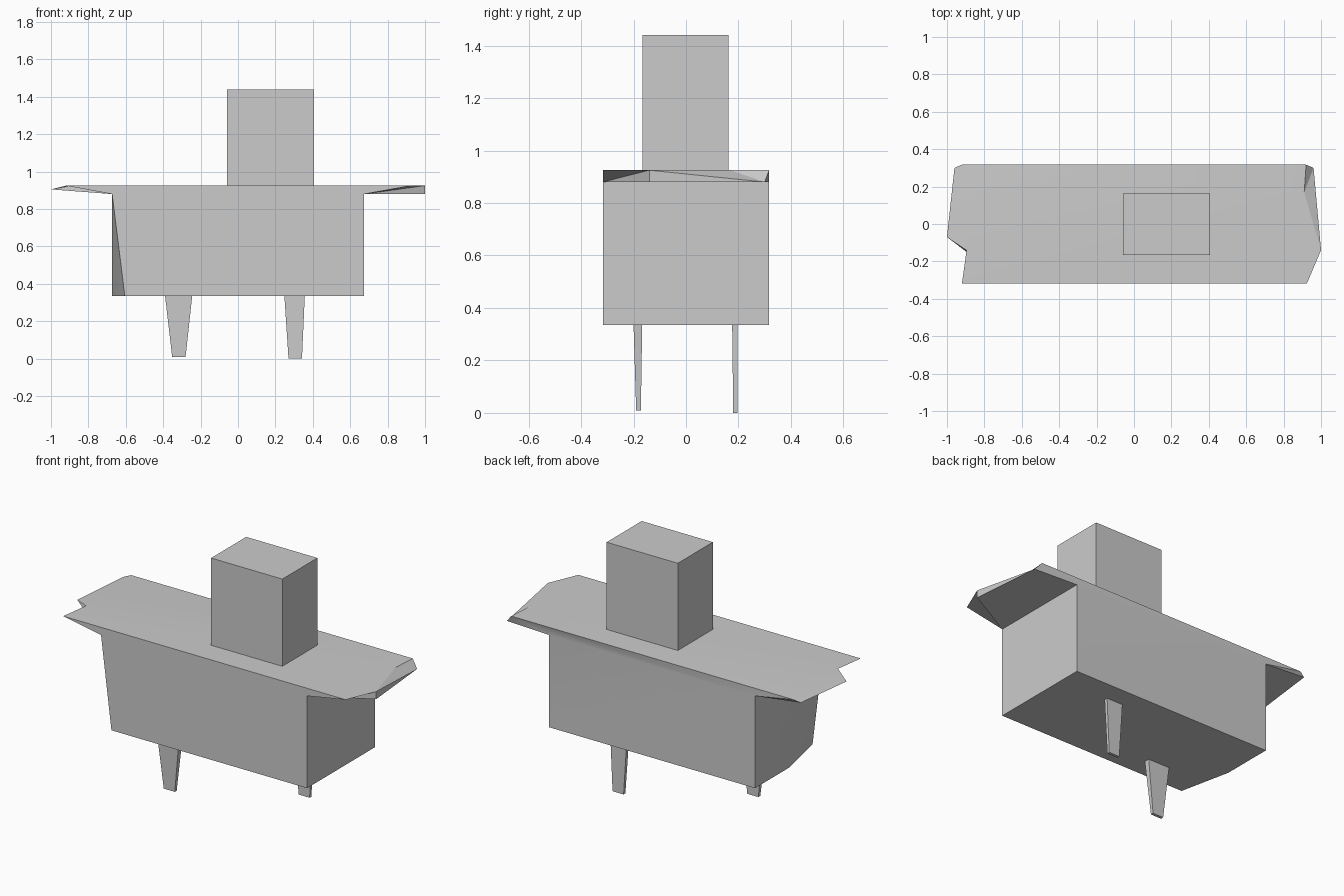
import bpy
import bmesh
import math

if "Cube" in bpy.data.objects:
    bpy.data.objects.remove(bpy.data.objects["Cube"], do_unlink=True)

# One plain grey for everything
grey = bpy.data.materials.new("plain grey")
grey.use_nodes = True
shade = (0.6, 0.6, 0.6, 1)
grey.diffuse_color = shade
grey.node_tree.nodes["Principled BSDF"].inputs["Base Color"].default_value = shade

# Shared levels and planes
FLOOR, RIM, TOP = 0.335, 0.88, 0.925
BACK = 0.317
FRONT = -BACK
END = 0.673


def build(name, points, faces):
    """Make an object from named points and faces listed by point name."""
    bm = bmesh.new()
    verts = {key: bm.verts.new(co) for key, co in points.items()}
    for face in faces:
        bm.faces.new([verts[key] for key in face.split()])
    bmesh.ops.recalc_face_normals(bm, faces=bm.faces)
    mesh = bpy.data.meshes.new(name)
    bm.to_mesh(mesh)
    bm.free()
    mesh.materials.append(grey)
    obj = bpy.data.objects.new(name, mesh)
    bpy.context.collection.objects.link(obj)
    bpy.ops.object.select_all(action="DESELECT")
    obj.select_set(True)
    bpy.context.view_layer.objects.active = obj
    bpy.ops.object.shade_smooth_by_angle(angle=math.radians(20))
    return obj


def tapered_block(name, low, high):
    """Block between two rectangles given as (x0, x1, y0, y1, z)."""
    points = {}
    for level, (x0, x1, y0, y1, z) in (("low", low), ("high", high)):
        corners = ((x0, y0), (x1, y0), (x1, y1), (x0, y1))
        for i, (x, y) in enumerate(corners):
            points[f"{level}{i}"] = (x, y, z)
    faces = [" ".join(f"{level}{i}" for i in range(4)) for level in ("low", "high")]
    for i in range(4):
        j = (i + 1) % 4
        faces.append(f"low{i} low{j} high{j} high{i}")
    return build(name, points, faces)


# Body: deep trough whose top flares into an overhanging ledge at both ends
body_points = {
    # floor, with one clipped corner
    "floor_lf": (END, FRONT, FLOOR),
    "floor_lb": (END, BACK, FLOOR),
    "floor_rb": (-END, BACK, FLOOR),
    "floor_rm": (-END, 0, FLOOR),
    "floor_rf": (-0.605, FRONT, FLOOR),
    # rim under the ledges
    "rim_lf": (END, FRONT, RIM),
    "rim_lb": (END, BACK, RIM),
    "rim_rf": (-END, FRONT, RIM),
    "rim_rb": (-END, BACK, RIM),
    # left ledge
    "left_f": (0.925, FRONT, TOP),
    "left_tip": (1, -0.14, TOP),
    "left_tip_low": (1, -0.14, RIM),
    "left_crease": (0.91, 0.17, TOP),
    "left_fold": (0.96, 0.3, RIM),
    "left_b": (0.92, BACK, TOP),
    # right ledge, notched
    "right_f": (-0.92, FRONT, TOP),
    "notch": (-0.895, -0.14, TOP),
    "right_tip": (-1, -0.07, 0.905),
    "right_fold": (-0.96, 0.3, 0.91),
    "right_b": (-0.92, BACK, TOP),
}
body_faces = [
    # front, back, floor
    "floor_rf floor_lf rim_lf left_f right_f rim_rf",
    "floor_rb floor_lb rim_lb left_b right_b rim_rb",
    "floor_lf floor_lb floor_rb floor_rm floor_rf",
    # ends
    "floor_lf floor_lb rim_lb rim_lf",
    "floor_rm floor_rb rim_rb rim_rf",
    "floor_rf floor_rm rim_rf",
    # top
    "left_f left_tip left_crease left_b right_b notch right_f",
    "left_tip left_fold left_crease",
    "left_crease left_fold left_b",
    "notch right_b right_tip",
    "right_tip right_b right_fold",
    # left ledge edge and underside
    "left_tip left_tip_low left_fold",
    "rim_lf left_tip_low left_tip",
    "rim_lf left_tip left_f",
    "rim_lf rim_lb left_fold left_tip_low",
    "rim_lb left_b left_fold",
    # right ledge underside
    "rim_rf right_f notch",
    "rim_rf notch right_tip",
    "rim_rf right_tip rim_rb",
    "rim_rb right_tip right_fold",
    "rim_rb right_fold right_b",
]
build("body", body_points, body_faces)

# Upright block on the top
block = (-0.06, 0.405, -0.165, 0.162)
tapered_block("upper_block", (*block, TOP), (*block, 1.44))

# Two thin tapered legs
tapered_block("right_leg", (-0.352, -0.28, -0.19, -0.172, 0.01),
              (-0.39, -0.245, -0.2, -0.167, FLOOR))
tapered_block("left_leg", (0.27, 0.342, 0.18, 0.197, 0),
              (0.248, 0.357, 0.176, 0.197, FLOOR))
